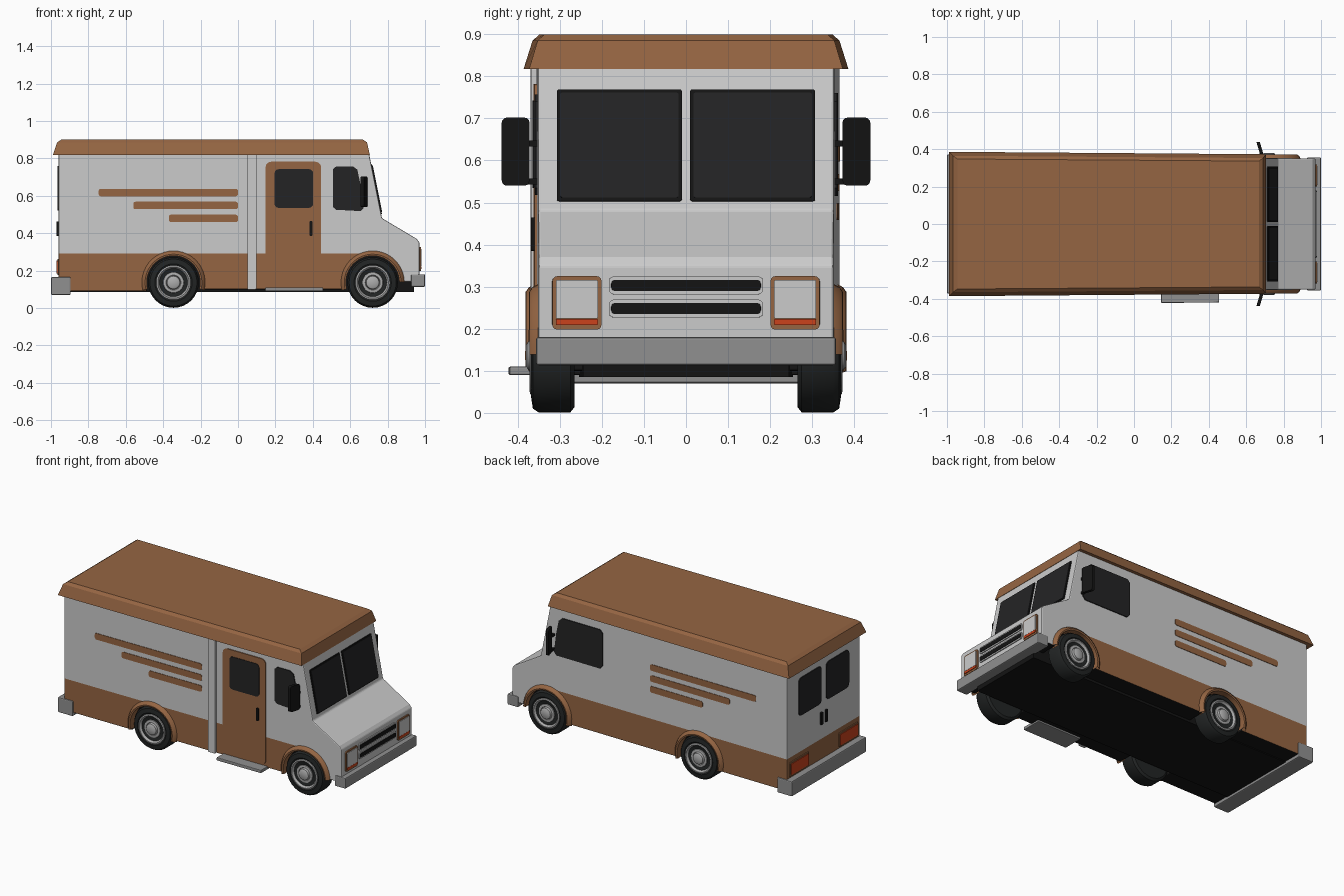
import bpy, bmesh, math
from mathutils import Vector

cube = bpy.data.objects.get("Cube")
if cube:
    bpy.data.objects.remove(cube, do_unlink=True)


def material(name, r, g, b):
    m = bpy.data.materials.new(name)
    m.use_nodes = True
    m.diffuse_color = (r, g, b, 1)
    bsdf = m.node_tree.nodes["Principled BSDF"]
    bsdf.inputs["Base Color"].default_value = (r, g, b, 1)
    bsdf.inputs["Roughness"].default_value = 0.6
    return m


WHITE = material("body_white", .6, .6, .6)
BROWN = material("trim_brown", .3, .13, .055)
GLASS = material("dark_glass", .017, .017, .018)
BLACK = material("black", .007, .007, .007)
RUBBER = material("tyre_rubber", .016, .018, .018)
STEEL = material("bumper_steel", .28, .28, .28)
HUB = material("hub_silver", .42, .42, .42)
RED = material("lamp_red", .6, .055, .012)


def taper(x):
    """Width factor: the van narrows slightly toward the nose."""
    return 1 - .02 * (x + 1)


def finish(name, bm, mats, bevel=0, smooth=False, narrow=True):
    if narrow:
        for v in bm.verts:
            v.co.y *= taper(v.co.x)
    bmesh.ops.recalc_face_normals(bm, faces=bm.faces)
    mesh = bpy.data.meshes.new(name)
    bm.to_mesh(mesh)
    bm.free()
    ob = bpy.data.objects.new(name, mesh)
    bpy.context.collection.objects.link(ob)
    for m in mats:
        mesh.materials.append(m)
    if bevel:
        mod = ob.modifiers.new("bevel", 'BEVEL')
        mod.width, mod.segments, mod.limit_method = bevel, 2, 'ANGLE'
    if smooth:
        bpy.ops.object.select_all(action='DESELECT')
        ob.select_set(True)
        bpy.context.view_layer.objects.active = ob
        bpy.ops.object.shade_smooth_by_angle(angle=math.radians(35))
    return ob


def loft(name, rings, mat, closed=True, caps=True, **kw):
    """Skin a list of equal-length point rings."""
    bm = bmesh.new()
    rows = [[bm.verts.new(p) for p in ring] for ring in rings]
    n = len(rows[0])
    for a, b in zip(rows, rows[1:]):
        for i in range(n if closed else n - 1):
            j = (i + 1) % n
            bm.faces.new((a[i], a[j], b[j], b[i]))
    if caps:
        bm.faces.new(rows[0])
        bm.faces.new(rows[-1])
    return finish(name, bm, [mat], **kw)


def rect(u0, u1, v0, v1, r=0.012):
    """Rounded rectangle outline."""
    pts = []
    for k, (u, v) in enumerate([(u1 - r, v1 - r), (u0 + r, v1 - r), (u0 + r, v0 + r), (u1 - r, v0 + r)]):
        for t in range(4):
            a = math.radians(90 * k + 30 * t)
            pts.append((u + r * math.cos(a), v + r * math.sin(a)))
    return pts


def panel(name, outline, frame, mat, depth=.006, **kw):
    """Thin plate standing out of a plane (origin, u axis, v axis, normal)."""
    o, U, V, N = (Vector(f) for f in frame)
    rings = [[o + U * u + V * v + N * d for u, v in outline] for d in (-.004, depth)]
    return loft(name, rings, mat, **kw)


def box(name, x0, x1, y0, y1, z0, z1, mat, bevel=0, **kw):
    rings = [[(x0, y0, z), (x1, y0, z), (x1, y1, z), (x0, y1, z)] for z in (z0, z1)]
    return loft(name, rings, mat, bevel=bevel, **kw)


WIDTH = .365
REAR_AXLE, FRONT_AXLE, AXLE_Z = -.345, .72, .136
RIGHT = ((0, -WIDTH, 0), (1, 0, 0), (0, 0, 1), (0, -1, 0))
LEFT = ((0, WIDTH, 0), (1, 0, 0), (0, 0, 1), (0, 1, 0))
NOSE = ((.97, 0, 0), (0, 1, 0), (0, 0, 1), (1, 0, 0))
BACK = ((-.96, 0, 0), (0, 1, 0), (0, 0, 1), (-1, 0, 0))
SCREEN = ((.866, 0, 0), (0, 1, 0), (-.2, 0, 1), (.98, 0, .196))


# Body shell: side profile with wheel arches, extruded across
def arch(cx, z0, z1, r=.148):
    a0 = math.pi - math.asin((z0 - AXLE_Z) / r)
    a1 = math.asin((z1 - AXLE_Z) / r)
    return [(cx + r * math.cos(a0 + (a1 - a0) * i / 18), AXLE_Z + r * math.sin(a0 + (a1 - a0) * i / 18))
            for i in range(19)]


profile = [(-.96, .09)] + arch(REAR_AXLE, .09, .1) + arch(FRONT_AXLE, .1, .14)
profile += [(.95, .14), (.97, .18), (.97, .35), (.955, .37), (.77, .48), (.70, .83), (-.96, .83)]
bm = bmesh.new()
face = bm.faces.new([bm.verts.new((x, -WIDTH, z)) for x, z in profile])
ext = bmesh.ops.extrude_face_region(bm, geom=[face])
bmesh.ops.translate(bm, vec=(0, 2 * WIDTH, 0), verts=[g for g in ext["geom"] if isinstance(g, bmesh.types.BMVert)])
for co, no in (((0, 0, .292), (0, 0, 1)), ((FRONT_AXLE, 0, 0), (1, 0, 0))):
    bmesh.ops.bisect_plane(bm, geom=bm.verts[:] + bm.edges[:] + bm.faces[:], plane_co=co, plane_no=no)
bmesh.ops.recalc_face_normals(bm, faces=bm.faces)
for f in bm.faces:
    c = f.calc_center_median()
    side = abs(f.normal.y) > .5
    if not side and c.z < .29 and c.x < .94 and f.normal.x > -.99:
        f.material_index = 2
    elif c.z < .292 and c.x < FRONT_AXLE:
        f.material_index = 1
finish("body_shell", bm, [WHITE, BROWN, BLACK], bevel=.006)
box("chassis", -.95, .94, -.255, .255, .085, .28, BLACK)

# Roof cap: stacked rectangles
loft("roof_cap", [[(x0, -y, z), (x1, -y, z), (x1, y, z), (x0, y, z)] for x0, x1, y, z in
                  [(-.99, .705, .386, .818), (-.967, .69, .365, .885), (-.945, .668, .348, .9)]], BROWN)

# Bumpers and entry step
box("front_bumper", .925, 1, -.371, .371, .113, .18, STEEL, bevel=.006)
box("rear_bumper", -1, -.895, -.372, .372, .07, .165, STEEL, bevel=.006)
box("entry_step", .145, .455, -.432, -.3, .09, .11, STEEL, bevel=.004)

# Stripes on both sides
for label, frame in (("right", RIGHT), ("left", LEFT)):
    for i, x0 in enumerate((-.745, -.56, -.37)):
        z = .597 - .069 * i
        panel(f"{label}_stripe_{i + 1}", rect(x0, 0, z, z + .04), frame, BROWN, .003)

# Right side: post, door, cab window
panel("door_track_post", rect(.05, .098, .1, .82, .004), RIGHT, WHITE, .012)
panel("side_door", rect(.147, .445, .115, .782, .03), RIGHT, BROWN, .006)
panel("door_window", rect(.195, .402, .535, .742, .022), RIGHT, GLASS, .009)
panel("door_handle", rect(.383, .398, .385, .465, .005), RIGHT, BLACK, .014)
panel("right_cab_window", [(.525, .525), (.655, .518), (.672, .535), (.655, .66), (.638, .74), (.615, .757),
                           (.525, .757), (.507, .742), (.507, .54)], RIGHT, GLASS)
# Left side: long cab window
panel("left_cab_window", [(.35, .515), (.655, .515), (.672, .535), (.655, .66), (.638, .74), (.615, .76),
                          (.35, .76), (.332, .742), (.332, .535)], LEFT, GLASS)

# Paired front and rear details
for s, label in ((-1, "right"), (1, "left")):
    def span(a, b):
        return sorted((s * a, s * b))

    panel(f"{label}_windscreen_frame", rect(*span(.01, .318), .503, .768, .005), SCREEN, BLACK, .004)
    panel(f"{label}_windscreen", rect(*span(.018, .31), .511, .76, .005), SCREEN, GLASS, .007)
    panel(f"{label}_headlight_frame", rect(*span(.209, .331), .198, .325, .012), NOSE, BROWN, .008)
    panel(f"{label}_headlight", rect(*span(.218, .322), .224, .316, .004), NOSE, WHITE, .012)
    panel(f"{label}_indicator", rect(*span(.218, .322), .209, .223, .002), NOSE, RED, .012)
    panel(f"{label}_rear_window", rect(*span(.025, .25), .52, .758, .025), BACK, GLASS)
    panel(f"{label}_rear_handle", rect(*span(.014, .034), .385, .462, .004), BACK, BLACK, .01)
    panel(f"{label}_tail_light_frame", rect(*span(.15, .34), .175, .262, .006), BACK, BROWN, .006)
    panel(f"{label}_tail_light", rect(*span(.158, .332), .184, .253, .004), BACK, RED, .01)

    # Angled mirror on two arms
    mirror_frame = ((.79, 0, 0), (-.3, s, 0), (0, 0, 1), (1, 0, 0))
    panel(f"{label}_mirror", rect(.372, .438, .54, .702, .012), mirror_frame, BLACK, .014, narrow=False)
    for z in (.55, .64):
        box(f"{label}_mirror_arm", .67, .685, *span(.33, .39), z - .007, z + .007, BLACK, narrow=False)

# Grille: two framed slots
for i, z in enumerate((.248, .303)):
    panel(f"grille_frame_{i}", rect(-.19, .19, z - .021, z + .021, .01), NOSE, WHITE, .006)
    panel(f"grille_slot_{i}", rect(-.185, .185, z - .013, z + .013, .008), NOSE, BLACK, .009)


# Wheels and arch flares, turned about the axle
def turned(name, section, cx, s, mat, a0=0, a1=360, steps=32, narrow=False):
    full = a1 - a0 == 360
    rings = []
    for r, y in section:
        angles = [math.radians(a0 + (a1 - a0) * i / steps) for i in range(steps if full else steps + 1)]
        rings.append([(cx + r * math.cos(a), s * y, AXLE_Z + r * math.sin(a)) for a in angles])
    loft(name, rings, mat, closed=full, caps=full, smooth=True, narrow=narrow)


TYRE = [(.08, .265), (.122, .265), (.135, .275), (.135, .35), (.126, .364), (.1, .368), (.088, .36)]
RIM = [(.092, .33), (.092, .37), (.084, .372), (.072, .355), (.058, .352), (.054, .364), (.04, .366),
       (.037, .36), (.034, .375), (.026, .38)]
FLARE = [(.143, .33), (.143, .384), (.152, .386), (.163, .378), (.172, .36)]
for cx, axle, start in ((REAR_AXLE, "rear", -14), (FRONT_AXLE, "front", 1)):
    for s, label in ((-1, "right"), (1, "left")):
        turned(f"{axle}_{label}_tyre", TYRE, cx, s, RUBBER)
        turned(f"{axle}_{label}_hub", RIM, cx, s, HUB)
        turned(f"{axle}_{label}_arch_flare", FLARE, cx, s, BROWN, start, 194, 24, True)
    box(f"{axle}_axle", cx - .02, cx + .02, -.3, .3, AXLE_Z - .02, AXLE_Z + .02, BLACK)
